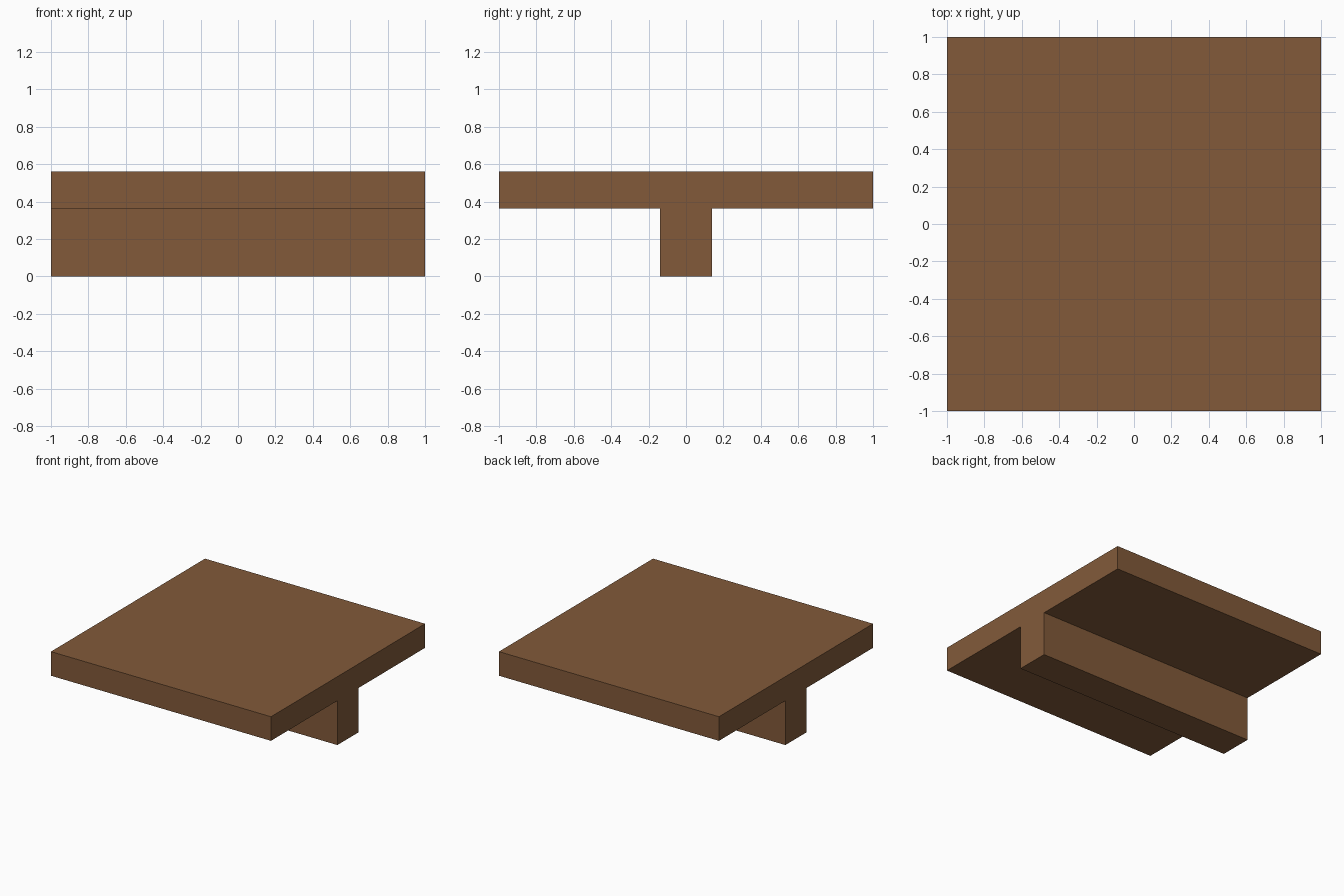
import bpy
import bmesh

if "Cube" in bpy.data.objects:
    bpy.data.objects.remove(bpy.data.objects["Cube"])

HALF = 1.0           # half length and half width of the slab
STEM = 0.138         # half width of the stem
UNDER, TOP = 0.364, 0.562

wood = bpy.data.materials.new("brown")
wood.diffuse_color = (0.223, 0.102, 0.042, 1.0)
wood.use_nodes = True
wood.node_tree.nodes["Principled BSDF"].inputs["Base Color"].default_value = wood.diffuse_color

# T-shaped profile in the y-z plane, mirrored about y = 0
half = [(STEM, 0.0), (STEM, UNDER), (HALF, UNDER), (HALF, TOP)]
profile = half + [(-y, z) for y, z in reversed(half)]

# Extrude the profile along x into a T beam
bm = bmesh.new()
face = bm.faces.new([bm.verts.new((-HALF, y, z)) for y, z in profile])
ext = bmesh.ops.extrude_face_region(bm, geom=[face], use_keep_orig=True)
verts = [g for g in ext["geom"] if isinstance(g, bmesh.types.BMVert)]
bmesh.ops.translate(bm, verts=verts, vec=(2 * HALF, 0, 0))
bmesh.ops.recalc_face_normals(bm, faces=bm.faces[:])

mesh = bpy.data.meshes.new("t_beam")
bm.to_mesh(mesh)
bm.free()
mesh.materials.append(wood)
beam = bpy.data.objects.new("t_beam", mesh)
bpy.context.collection.objects.link(beam)
